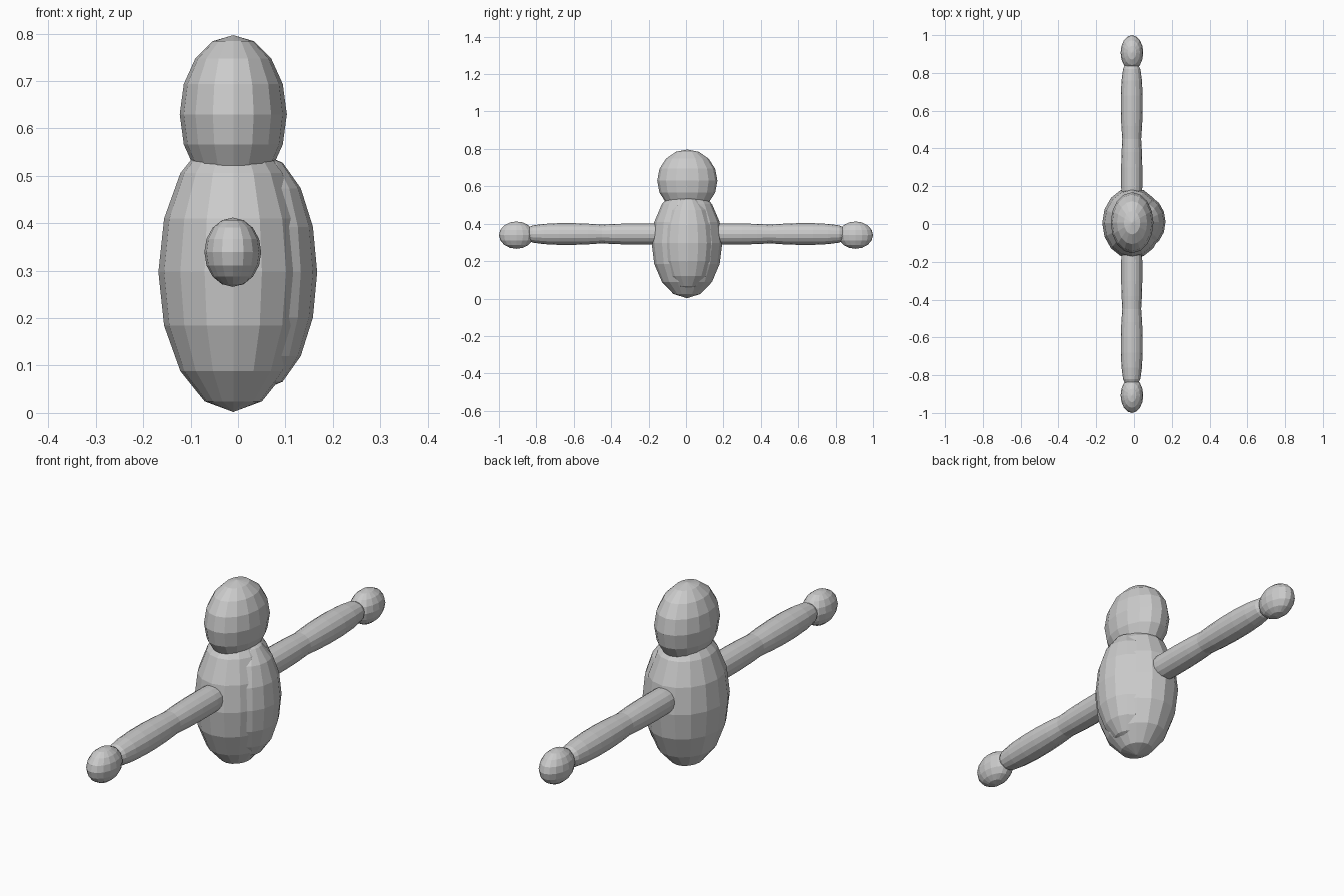
import bpy
import bmesh
import math
from mathutils import Matrix

if "Cube" in bpy.data.objects:
    bpy.data.objects.remove(bpy.data.objects["Cube"])

grey = bpy.data.materials.new("light_grey")
grey.diffuse_color = (0.6, 0.6, 0.6, 1)
grey.use_nodes = True
grey.node_tree.nodes["Principled BSDF"].inputs["Base Color"].default_value = grey.diffuse_color


def finish(name, bm):
    """Turn a bmesh into a flat-shaded grey object."""
    bmesh.ops.recalc_face_normals(bm, faces=bm.faces)
    mesh = bpy.data.meshes.new(name)
    bm.to_mesh(mesh)
    bm.free()
    mesh.materials.append(grey)
    obj = bpy.data.objects.new(name, mesh)
    bpy.context.collection.objects.link(obj)
    return obj


def ellipsoid(name, center, radii):
    bm = bmesh.new()
    bmesh.ops.create_uvsphere(
        bm, u_segments=16, v_segments=8, radius=1,
        matrix=Matrix.Translation(center) @ Matrix.Diagonal((*radii, 1)))
    return finish(name, bm)


def limb(name, side, profile, x, z, sides=16):
    """Loft (distance, radius) rings along the y axis."""
    bm = bmesh.new()
    rings = []
    for dist, r in profile:
        rings.append([bm.verts.new((x + r * math.cos(a), side * dist, z + r * math.sin(a)))
                      for a in (2 * math.pi * i / sides for i in range(sides))])
    for a, b in zip(rings, rings[1:]):
        for i in range(sides):
            j = (i + 1) % sides
            bm.faces.new((a[i], a[j], b[j], b[i]))
    bm.faces.new(rings[0])
    bm.faces.new(rings[-1])
    return finish(name, bm)


# Torso, belly bulge on the +x side, and head
ellipsoid("body", (-0.01, 0.005, 0.297), (0.158, 0.189, 0.295))
ellipsoid("belly", (0.049, 0.011, 0.297), (0.118, 0.142, 0.25))
ellipsoid("head", (-0.01, 0.007, 0.63), (0.113, 0.161, 0.167))

# Arms stretched out along y, each with two segments and a hand
upper_profile = [(0.10, 0.052), (0.20, 0.056), (0.30, 0.056), (0.38, 0.054), (0.45, 0.050)]
fore_profile = [(0.45, 0.050), (0.52, 0.055), (0.60, 0.058), (0.68, 0.058),
                (0.76, 0.054), (0.82, 0.046), (0.84, 0.036)]
for side, label in ((-1, "front"), (1, "back")):
    limb(label + "_upper_arm", side, upper_profile, -0.012, 0.345)
    limb(label + "_forearm", side, fore_profile, -0.012, 0.345)
    ellipsoid(label + "_hand", (-0.011, side * 0.907, 0.339), (0.06, 0.093, 0.073))
